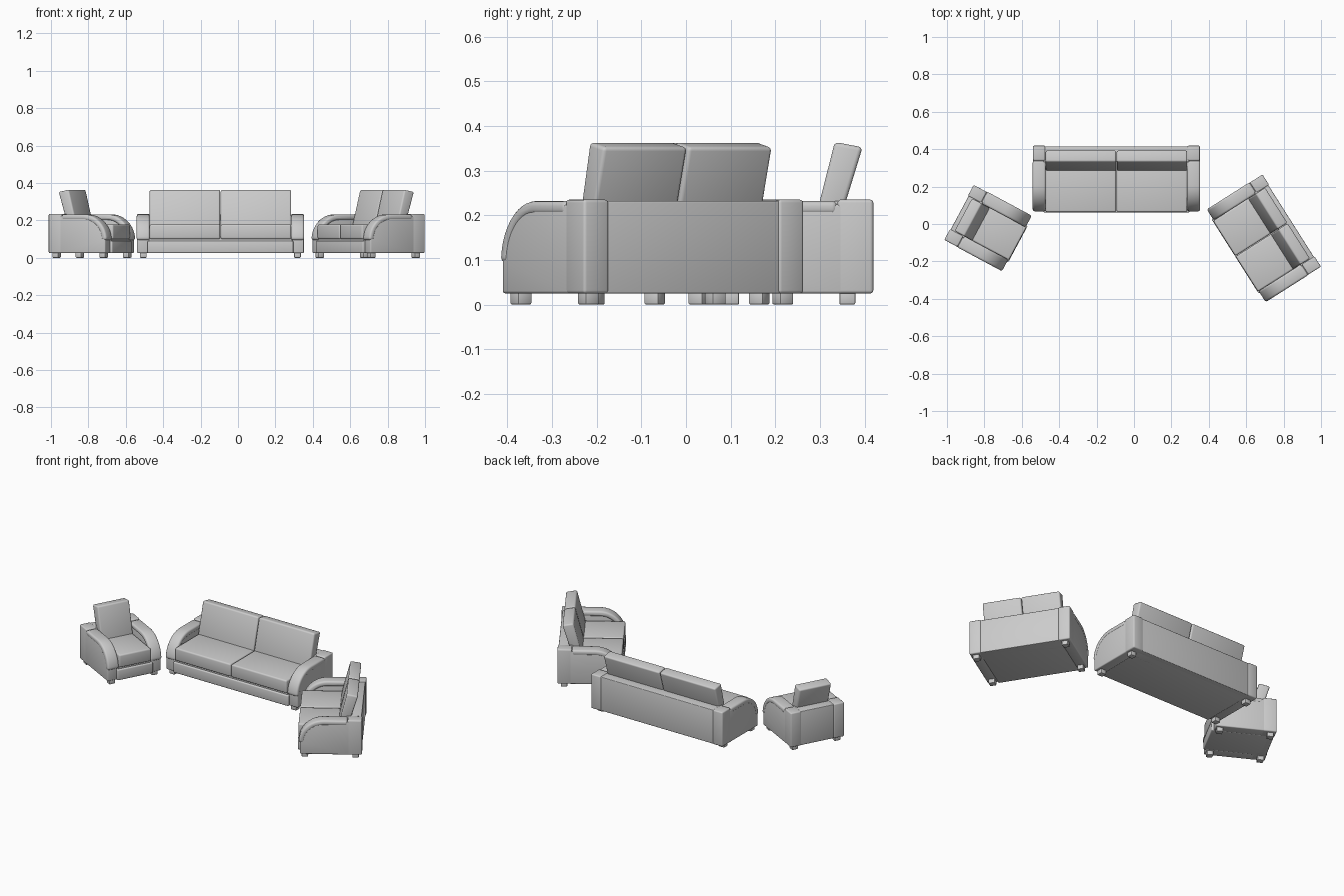
import bpy, bmesh, math
from mathutils import Matrix

if "Cube" in bpy.data.objects:
    bpy.data.objects.remove(bpy.data.objects["Cube"])


def prism(name, x0, x1, profile, bevel, place, segs=3):
    """Extrude a (y, z) profile from x0 to x1, rounding its sharp edges."""
    bm = bmesh.new()
    a = [bm.verts.new((x0, y, z)) for y, z in profile]
    b = [bm.verts.new((x1, y, z)) for y, z in profile]
    n = len(profile)
    bm.faces.new(a)
    bm.faces.new(b[::-1])
    for i in range(n):
        j = (i + 1) % n
        bm.faces.new((a[i], b[i], b[j], a[j]))
    bmesh.ops.recalc_face_normals(bm, faces=bm.faces)
    sharp = [e for e in bm.edges if e.calc_face_angle(0) > math.radians(40)]
    if bevel:
        bmesh.ops.bevel(bm, geom=sharp, offset=bevel, segments=segs,
                        profile=0.5, affect='EDGES', clamp_overlap=True)
    me = bpy.data.meshes.new(name)
    bm.to_mesh(me)
    bm.free()
    ob = bpy.data.objects.new(name, me)
    bpy.context.collection.objects.link(ob)
    ob.matrix_world = place
    bpy.ops.object.select_all(action='DESELECT')
    ob.select_set(True)
    bpy.context.view_layer.objects.active = ob
    bpy.ops.object.shade_smooth_by_angle(angle=math.radians(35))
    return ob


def rect(y0, y1, z0, z1):
    return [(y0, z0), (y1, z0), (y1, z1), (y0, z1)]


def arm_curve(inset, n=12):
    """Front quarter-round of the armrest, from the low front to the top."""
    cy, cz, ry, rz = -0.034, 0.095, 0.14 - inset, 0.137 - inset
    return [(cy - ry * math.cos(t), cz + rz * math.sin(t))
            for t in (math.pi / 2 * i / n for i in range(n + 1))]


def seat_unit(label, width, cushions, x, y, angle, leg_back):
    place = Matrix.Translation((x, y, 0)) @ Matrix.Rotation(math.radians(angle), 4, 'Z')
    half, inner = width / 2, width / 2 - 0.068

    # Base rail, recessed strip and back panel
    prism(label + "_base", -inner - 0.01, inner + 0.01, rect(-0.18, 0.15, 0.025, 0.09), 0.006, place)
    prism(label + "_base_gap", -inner, inner, rect(-0.168, 0.14, 0.08, 0.115), 0, place)
    prism(label + "_back_panel", -inner - 0.01, inner + 0.01, rect(0.09, 0.174, 0.025, 0.232), 0.004, place)

    # Seat and back cushions
    step = 2 * inner / cushions
    for i in range(cushions):
        x0 = -inner + i * step + 0.0015
        x1 = x0 + step - 0.003
        prism(label + "_seat_cushion", x0, x1, rect(-0.178, 0.08, 0.10, 0.178), 0.009, place)
        lean = [(0.04, 0.16), (0.095, 0.16), (0.154, 0.352), (0.092, 0.364)]
        prism(label + "_back_cushion", x0, x1, lean, 0.009, place)

    for s in (-1, 1):
        # Arm: side panel, rounded pad over it, and rear post
        panel = arm_curve(0.008) + [(0.11, 0.224), (0.11, 0.025), (-0.166, 0.025)]
        prism(label + "_arm_panel", s * (half - 0.064), s * (half - 0.002), panel, 0.006, place)
        pad = arm_curve(0) + [(0.097, 0.232), (0.097, 0.202)] + arm_curve(0.03)[::-1]
        prism(label + "_arm_pad", s * (half - 0.07), s * half, pad, 0.011, place)
        prism(label + "_arm_post", s * (half - 0.068), s * (half - 0.002),
              rect(0.098, 0.178, 0.025, 0.235), 0.007, place)
        # Front and back feet
        for yc in (-0.14, 0.178 - leg_back):
            prism(label + "_foot", s * (half - 0.054), s * (half - 0.018),
                  rect(yc - 0.018, yc + 0.018, 0, 0.03), 0.004, place, 2)


seat_unit("sofa", 0.896, 2, -0.094, 0.241, 0, 0.058)
seat_unit("loveseat", 0.587, 2, 0.693, -0.077, -57.6, 0.036)
seat_unit("armchair", 0.337, 1, -0.779, -0.022, 61.8, 0.032)
